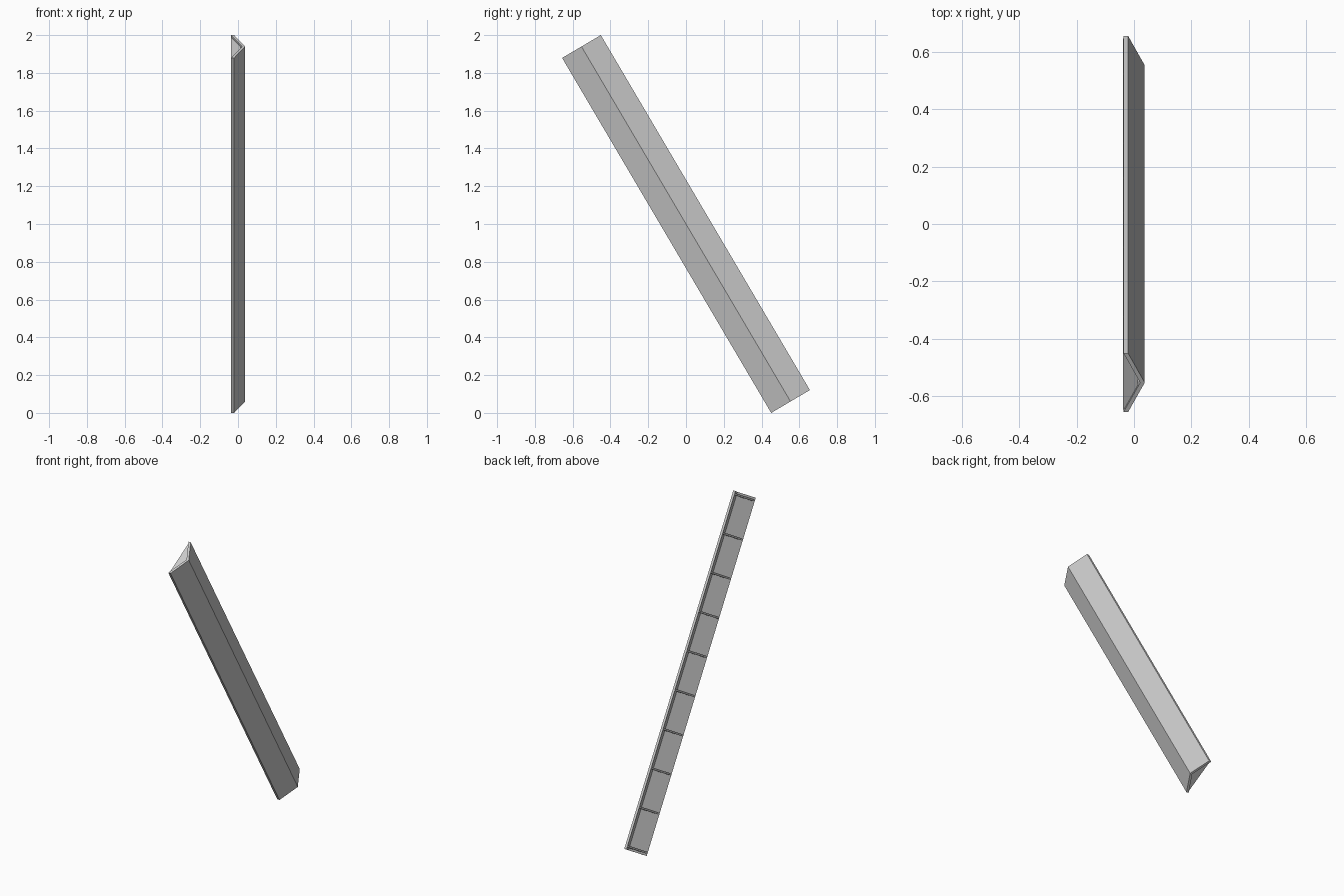
import bpy, bmesh, math
from mathutils import Matrix

if "Cube" in bpy.data.objects:
    bpy.data.objects.remove(bpy.data.objects["Cube"])

TILT = math.radians(30.5)
LENGTH, HALF_W = 2.181, 0.119
LIP_X, APEX_X, WALL = -0.0365, 0.0375, 0.016
RIBS, RIB_T = 10, 0.012

# local z runs along the beam; the tilt leans its top towards the front
PLACE = Matrix.Translation((0, 0, 1)) @ Matrix.Rotation(TILT, 4, 'X')


def prism(bm, profile, z0, z1):
    """Extrude an (x, y) profile from z0 to z1."""
    face = bm.faces.new([bm.verts.new((x, y, z0)) for x, y in profile])
    out = bmesh.ops.extrude_face_region(bm, geom=[face])
    verts = [v for v in out['geom'] if isinstance(v, bmesh.types.BMVert)]
    bmesh.ops.translate(bm, verts=verts, vec=(0, 0, z1 - z0))


def finish(bm, name):
    bmesh.ops.recalc_face_normals(bm, faces=bm.faces)
    mesh = bpy.data.meshes.new(name)
    bm.to_mesh(mesh)
    bm.free()
    obj = bpy.data.objects.new(name, mesh)
    obj.matrix_world = PLACE
    bpy.context.collection.objects.link(obj)


# V-shaped channel, open towards -x
bm = bmesh.new()
prism(bm, [(LIP_X, HALF_W), (LIP_X + WALL, HALF_W), (APEX_X, 0),
           (LIP_X + WALL, -HALF_W), (LIP_X, -HALF_W), (APEX_X - WALL, 0)],
      -LENGTH / 2, LENGTH / 2)
finish(bm, "angled_channel")

# stiffening ribs, cut short of the inner corner and slightly proud of the lips
bm = bmesh.new()
cut = 0.018
rib = [(LIP_X - 0.0015, HALF_W - 0.004), (LIP_X, HALF_W - 0.001),
       (APEX_X - WALL - 0.007, cut), (APEX_X - WALL - 0.007, -cut),
       (LIP_X, -HALF_W + 0.001), (LIP_X - 0.0015, -HALF_W + 0.004)]
first = -LENGTH / 2 + 0.018
for i in range(RIBS):
    z = first + i * (-2 * first) / (RIBS - 1)
    prism(bm, rib, z - RIB_T / 2, z + RIB_T / 2)
finish(bm, "stiffening_ribs")
